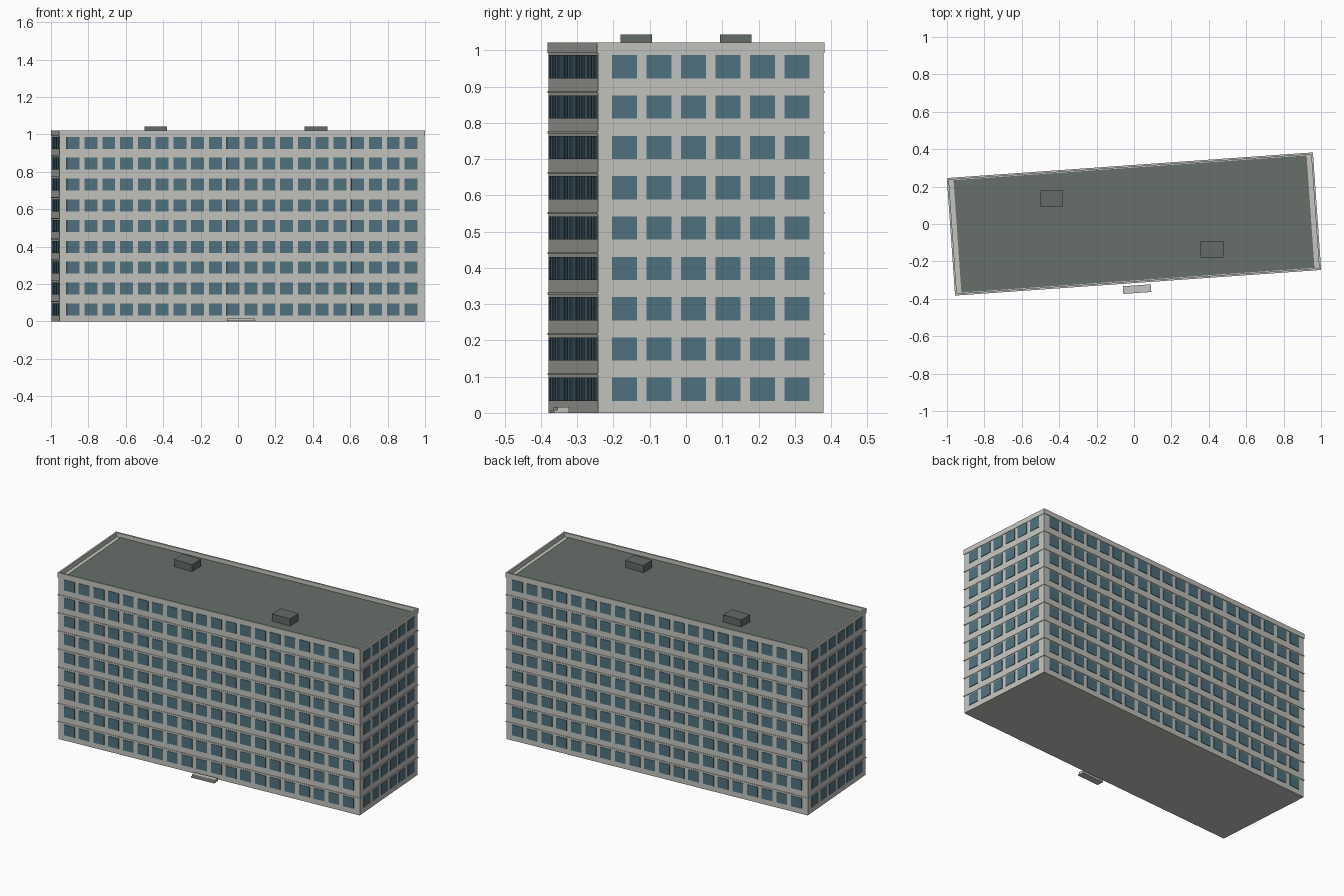
import bpy
import bmesh
import math
from mathutils import Matrix, Vector

if "Cube" in bpy.data.objects:
    bpy.data.objects.remove(bpy.data.objects["Cube"], do_unlink=True)

TURN = Matrix.Rotation(math.radians(4), 4, "Z")   # the block stands slightly turned
HX, HY = 0.978, 0.312                             # wall half sizes
FLOORS, PITCH = 9, 0.1112
BAY = 0.0953


def material(name, rgb):
    mat = bpy.data.materials.new(name)
    mat.use_nodes = True
    colour = (*rgb, 1)
    mat.diffuse_color = colour
    bsdf = mat.node_tree.nodes["Principled BSDF"]
    bsdf.inputs["Base Color"].default_value = colour
    bsdf.inputs["Roughness"].default_value = 0.8
    return mat


WALL = material("pale grey wall", (0.55, 0.55, 0.52))
GLASS = material("blue grey glass", (0.08, 0.17, 0.215))
ROOF = material("dark green grey roof", (0.135, 0.163, 0.147))
UNIT = material("dark grey roof box", (0.125, 0.145, 0.135))


def build(name, boxes, mat, turn=TURN):
    """One object from boxes given as (low corner, high corner)."""
    bm = bmesh.new()
    for low, high in boxes:
        low, high = Vector(low), Vector(high)
        place = Matrix.Translation((low + high) / 2) @ Matrix.Diagonal((*(high - low), 1))
        bmesh.ops.create_cube(bm, size=1, matrix=turn @ place)
    mesh = bpy.data.meshes.new(name)
    bm.to_mesh(mesh)
    bm.free()
    mesh.materials.append(mat)
    obj = bpy.data.objects.new(name, mesh)
    bpy.context.collection.objects.link(obj)
    return obj


def ring(hx, hy, t, z0, z1):
    """Four boxes forming a rectangular frame of thickness t."""
    out = []
    for s in (-1, 1):
        ys = sorted((s * hy, s * (hy - t)))
        xs = sorted((s * hx, s * (hx - t)))
        out.append(((-hx, ys[0], z0), (hx, ys[1], z1)))
        out.append(((xs[0], t - hy, z0), (xs[1], hy - t, z1)))
    return out


# Main block
build("walls", [((-HX, -HY, 0), (HX, HY, 0.995))], WALL)

# Thin ledge above every floor
ledges = []
for f in range(FLOORS - 1):
    z = 0.104 + f * PITCH
    ledges += ring(HX + 0.003, HY + 0.003, 0.01, z, z + 0.005)
build("floor_ledges", ledges, WALL)

# Parapet and roof deck
build("parapet", ring(HX + 0.003, HY + 0.003, 0.01, 0.992, 1.022), WALL)
build("roof_deck", [((-0.946, -0.301, 0.99), (0.946, 0.301, 0.999))], ROOF)


# Windows: thin plates in rows on each facade
def windows(name, count, depth, angle):
    plates = []
    for f in range(FLOORS):
        z = 0.033 + f * PITCH
        for i in range(count):
            x = (i - (count - 1) / 2) * BAY
            plates.append(((x - 0.0345, -depth - 0.003, z),
                           (x + 0.0345, -depth + 0.002, z + 0.064)))
    build(name, plates, GLASS, TURN @ Matrix.Rotation(math.radians(angle), 4, "Z"))


windows("front_windows", 20, HY, 0)
windows("left_windows", 6, HX, 90)
windows("back_windows", 20, HY, 180)
windows("right_windows", 6, HX, 270)

# Entrance steps
build("entrance_step", [((-0.083, -0.369, 0), (0.067, -0.328, 0.008)),
                        ((-0.083, -0.36, 0.008), (0.067, -0.328, 0.016))], WALL)

# Roof boxes, square to the axes
for side, cx, cy in (("right", -0.44, 0.137), ("left", 0.417, -0.137)):
    build(side + "_roof_box", [((cx - 0.061, cy - 0.043, 0.99),
                                (cx + 0.061, cy + 0.043, 1.043))], UNIT, Matrix())
